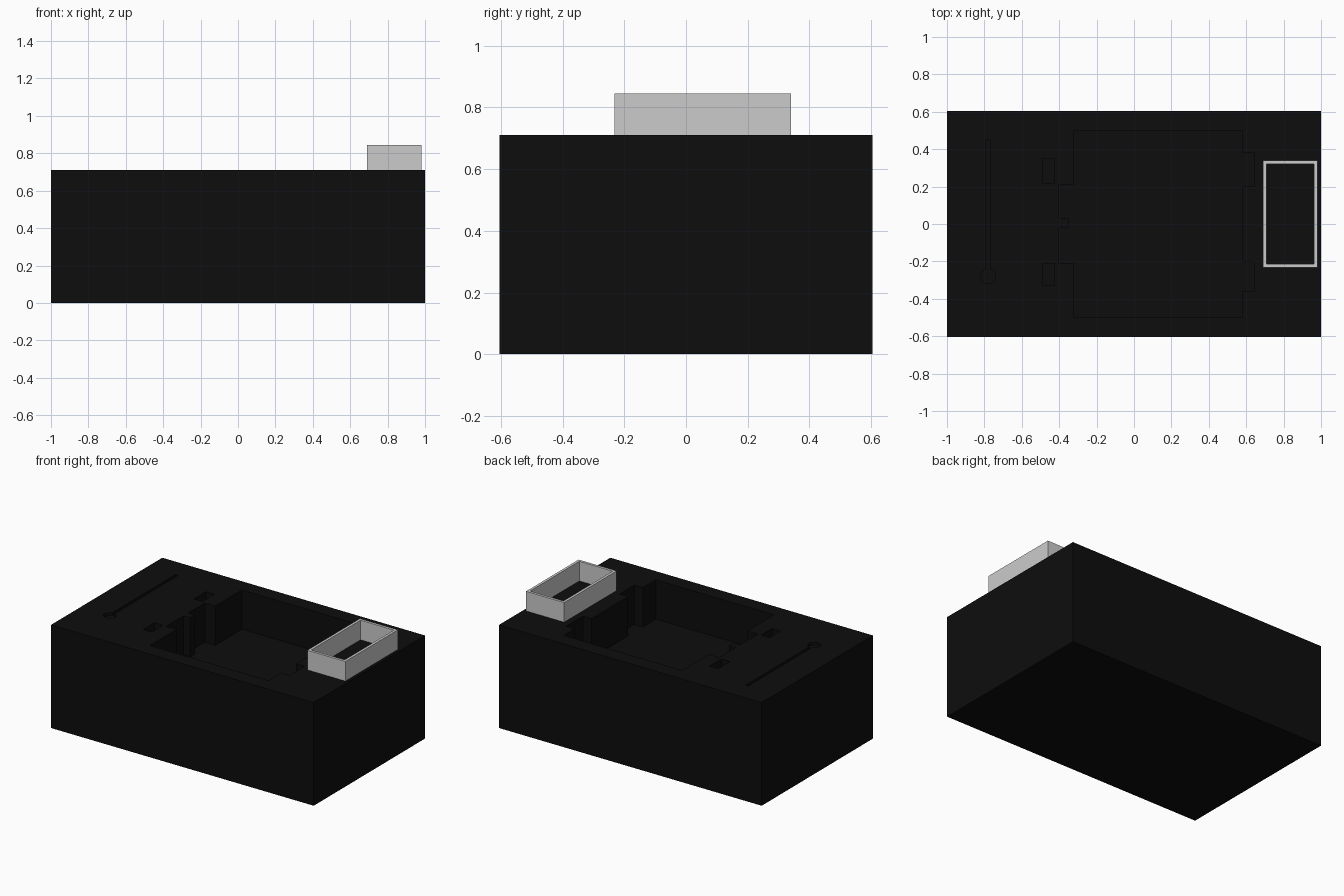
import bpy, bmesh
from math import cos, sin, radians

if "Cube" in bpy.data.objects:
    bpy.data.objects.remove(bpy.data.objects["Cube"])

TOP = 0.71


def prism(name, outline, z0, z1):
    """Extrude a closed xy outline from z0 to z1."""
    bm = bmesh.new()
    face = bm.faces.new([bm.verts.new((x, y, z0)) for x, y in outline])
    ext = bmesh.ops.extrude_face_region(bm, geom=[face])
    verts = [v for v in ext["geom"] if isinstance(v, bmesh.types.BMVert)]
    bmesh.ops.translate(bm, verts=verts, vec=(0, 0, z1 - z0))
    bmesh.ops.recalc_face_normals(bm, faces=bm.faces)
    me = bpy.data.meshes.new(name)
    bm.to_mesh(me)
    bm.free()
    ob = bpy.data.objects.new(name, me)
    bpy.context.collection.objects.link(ob)
    return ob


def rect(x0, x1, y0, y1):
    return [(x0, y0), (x1, y0), (x1, y1), (x0, y1)]


def cut(target, outline, z0, z1=TOP + 0.2):
    """Subtract a prism from the target and remove the cutter."""
    tool = prism("cutter", outline, z0, z1)
    tool.hide_render = True
    mod = target.modifiers.new("cut", "BOOLEAN")
    mod.operation = "DIFFERENCE"
    mod.solver = "EXACT"
    mod.object = tool
    bpy.context.view_layer.objects.active = target
    bpy.ops.object.modifier_apply(modifier=mod.name)
    bpy.data.objects.remove(tool)


# Solid case block
case = prism("case_block", rect(-1, 1, -0.605, 0.605), 0, TOP)
black = bpy.data.materials.new("black")
black.diffuse_color = (0.004, 0.004, 0.004, 1)
black.use_nodes = True
black.node_tree.nodes["Principled BSDF"].inputs["Base Color"].default_value = black.diffuse_color
case.data.materials.append(black)

# Main pocket: two finger notches on the right, a recess with a centre tab on the left
pocket = [(-0.32, -0.5), (0.58, -0.5),
          (0.58, -0.36), (0.645, -0.36), (0.645, -0.2), (0.58, -0.2),
          (0.58, 0.2), (0.645, 0.2), (0.645, 0.38), (0.58, 0.38),
          (0.58, 0.5), (-0.32, 0.5),
          (-0.32, 0.21), (-0.4, 0.21), (-0.4, 0.03), (-0.35, 0.03),
          (-0.35, -0.02), (-0.4, -0.02), (-0.4, -0.21), (-0.32, -0.21)]
cut(case, pocket, TOP - 0.27)

# Two small rectangular pockets
for y0, y1 in ((0.22, 0.35), (-0.33, -0.21)):
    cut(case, rect(-0.49, -0.425, y0, y1), TOP - 0.06)

# Keyhole groove: long slot ending in a round recess
a0 = 20
keyhole = [(-0.78 + 0.04 * cos(radians(a)), -0.28 + 0.04 * sin(radians(a)))
           for a in range(105, 436, 15)]
keyhole += [(-0.77, 0.45), (-0.79, 0.45)]
cut(case, keyhole, TOP - 0.02)

# Open rectangular frame standing on the top
frame = prism("raised_frame", rect(0.69, 0.98, -0.232, 0.34), TOP, 0.845)
cut(frame, rect(0.708, 0.962, -0.214, 0.322), TOP - 0.1)
